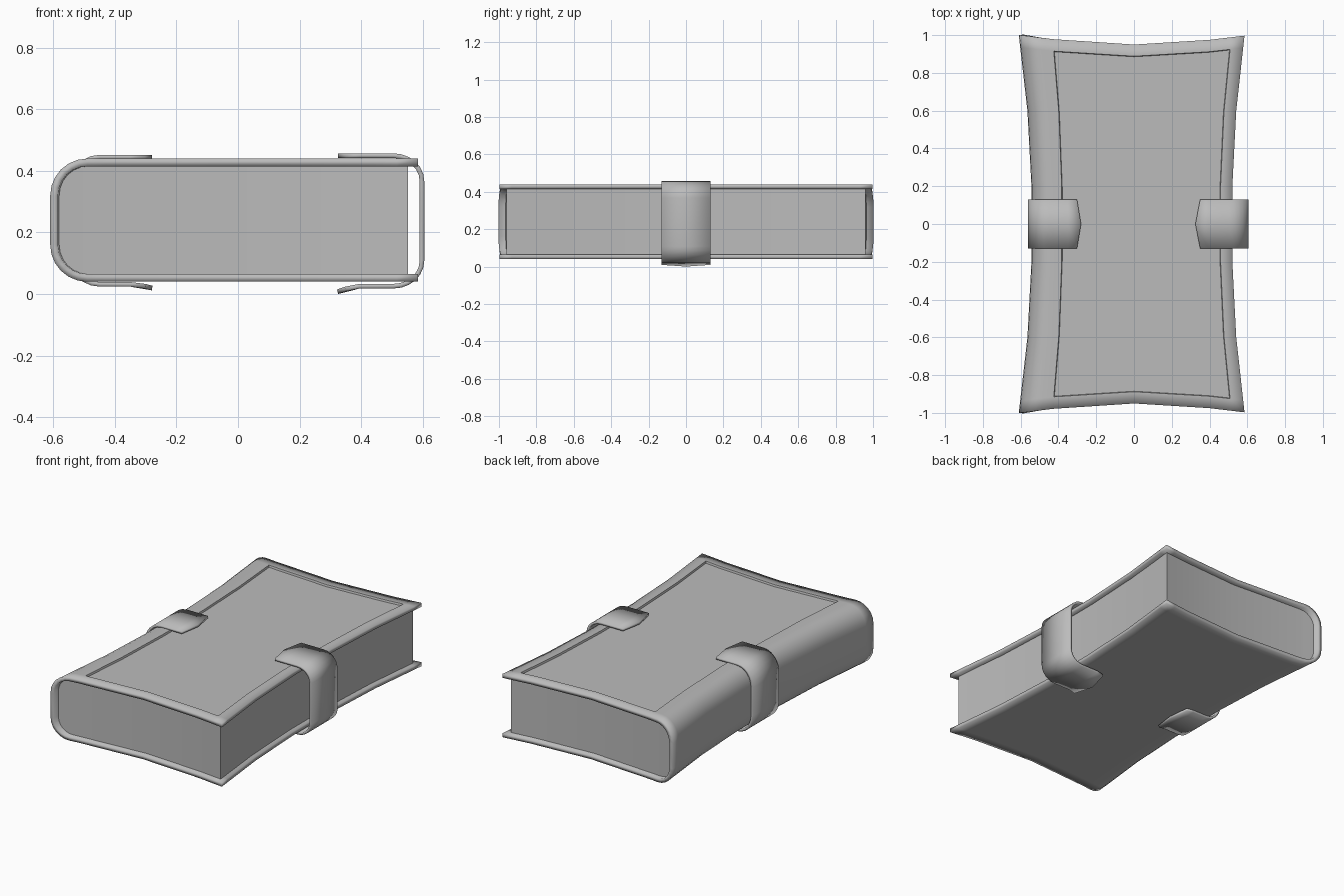
import bpy, bmesh, math

if "Cube" in bpy.data.objects:
    bpy.data.objects.remove(bpy.data.objects["Cube"])

grey = bpy.data.materials.new("plain grey")
grey.diffuse_color = (0.5, 0.5, 0.5, 1)
grey.use_nodes = True
grey.node_tree.nodes["Principled BSDF"].inputs["Base Color"].default_value = grey.diffuse_color

YS = [-1, -0.967, -0.935, -0.6, -0.2, 0.2, 0.6, 0.935, 0.967, 1]


def lerp_table(t, table):
    """Piecewise linear lookup."""
    for (a, fa), (b, fb) in zip(table, table[1:]):
        if t <= b:
            return fa + (fb - fa) * (t - a) / (b - a)
    return table[-1][1]


def pinch(x, y):
    """Pull the middle of every side inwards, leaving pointed corners."""
    fx = lerp_table(abs(y), [(0, 0.89), (0.2, 0.89), (0.6, 0.925), (1, 1)])
    fy = lerp_table(abs(x), [(0, 0.95), (0.4, 0.975), (0.61, 1)])
    return x * fx, y * fy


def u_profile(flat_xs, x_end, z_low, z_high, rx, rz, steps=6):
    """Sideways U in x/z: top edge, rounded turn at x_end, bottom edge."""
    s = 1 if x_end > 0 else -1
    top = [(x, z_high) for x in flat_xs]
    for i in range(steps + 1):
        a = math.pi / 2 * i / steps
        top.append((x_end - s * rx * (1 - math.sin(a)),
                    z_high - rz * (1 - math.cos(a))))
    mid = z_low + z_high
    return top + [(x, mid - z) for x, z in reversed(top)]


def finish(bm, name, thickness=0):
    mesh = bpy.data.meshes.new(name)
    bm.to_mesh(mesh)
    bm.free()
    ob = bpy.data.objects.new(name, mesh)
    bpy.context.collection.objects.link(ob)
    mesh.materials.append(grey)
    bpy.ops.object.select_all(action='DESELECT')
    ob.select_set(True)
    bpy.context.view_layer.objects.active = ob
    bpy.ops.object.shade_smooth_by_angle(angle=math.radians(30))
    if thickness:
        mod = ob.modifiers.new("thickness", 'SOLIDIFY')
        mod.thickness = thickness
        mod.offset = -1
    return ob


def sheet(bm, rows, flip=False):
    """Join rows of points into a sheet of quads."""
    vs = [[bm.verts.new(p) for p in row] for row in rows]
    for r0, r1 in zip(vs, vs[1:]):
        for j in range(len(r0) - 1):
            q = [r0[j], r0[j + 1], r1[j + 1], r1[j]]
            bm.faces.new(q[::-1] if flip else q)
    return vs


# Cover: bent board with a sunken panel on top
bm = bmesh.new()
prof = u_profile([0.585, 0.515, 0.4, 0, -0.43], -0.61, 0.04, 0.44, 0.12, 0.12)
ys = [y for y in YS if abs(y) != 0.967]
sheet(bm, [[(*pinch(x, y), z) for y in ys] for x, z in prof])
bm.normal_update()
panel = []
for f in bm.faces:
    c = f.calc_center_median()
    if f.normal.z > 0.99 and c.z > 0.435 and -0.36 < c.x < 0.475 and abs(c.y) < 0.9:
        panel.append(f)
bmesh.ops.inset_region(bm, faces=panel, thickness=0.003, depth=-0.012,
                       use_even_offset=True)
finish(bm, "cover", 0.025)

# Page block: solid filling the cover
bm = bmesh.new()
prof = u_profile([0.555, 0.4, 0], -0.587, 0.063, 0.417, 0.1, 0.1)
ys = [y for y in YS if abs(y) not in (1, 0.935)]
vs = sheet(bm, [[(*pinch(x, y), z) for y in ys] for x, z in prof])
n = len(vs)
for j in range(len(ys) - 1):
    bm.faces.new([vs[0][j], vs[0][j + 1], vs[-1][j + 1], vs[-1][j]])
for j in (0, -1):
    for i in range(n // 2 - 1):
        bm.faces.new([vs[i][j], vs[i + 1][j], vs[n - 2 - i][j], vs[n - 1 - i][j]])
bmesh.ops.recalc_face_normals(bm, faces=bm.faces[:])
finish(bm, "page_block")


# Straps: bent bands with pointed tips, one around the spine, one as clasp
def strap(name, tip, x_end, z_low, z_high, rx, rz, point, drop):
    s = 1 if x_end > 0 else -1
    prof = u_profile([tip, tip + s * 0.07], x_end, z_low, z_high, rx, rz)
    rows = []
    for i, (x, z) in enumerate(prof):
        end = i in (0, len(prof) - 1)
        low = drop if i == len(prof) - 1 else 0
        rows.append([(x + (s * point * abs(y) / 0.13 if end else 0), y,
                      z - low * (1 - 0.5 * abs(y) / 0.13))
                     for y in (-0.13, 0, 0.13)])
    bm = bmesh.new()
    sheet(bm, rows, flip=s > 0)
    finish(bm, name, 0.015)


strap("spine_strap", -0.28, -0.56, 0.024, 0.452, 0.11, 0.125, 0.022, 0.012)
strap("clasp_strap", 0.325, 0.605, 0.018, 0.457, 0.1, 0.09, 0.025, 0.018)
